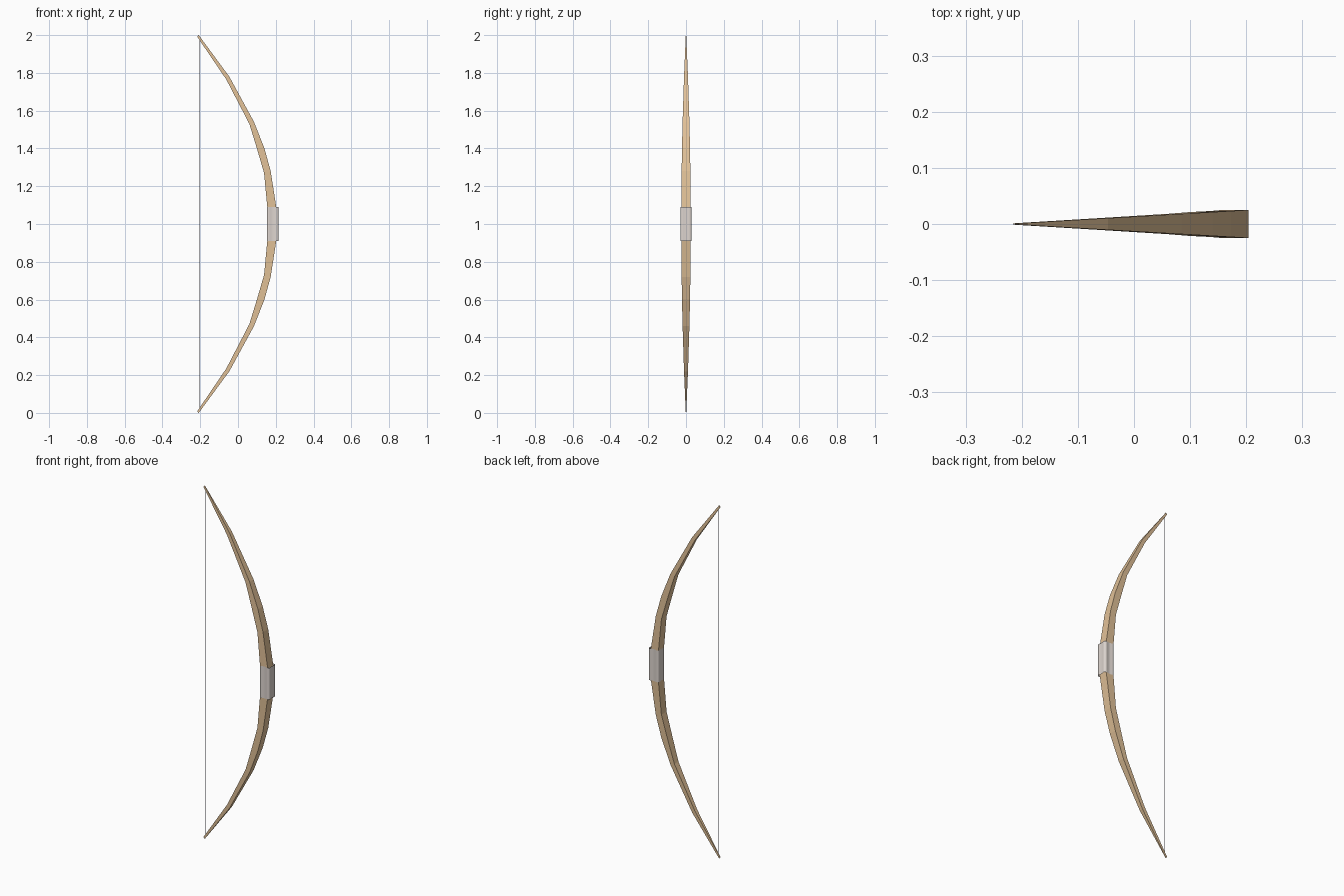
import bpy, bmesh, math

if "Cube" in bpy.data.objects:
    bpy.data.objects.remove(bpy.data.objects["Cube"])

def material(name, rgb):
    m = bpy.data.materials.new(name)
    m.diffuse_color = (*rgb, 1)
    m.use_nodes = True
    m.node_tree.nodes["Principled BSDF"].inputs["Base Color"].default_value = m.diffuse_color
    return m

def loft(name, rings, mat, caps=True):
    """Skin a list of equal-length point rings."""
    bm = bmesh.new()
    vr = [[bm.verts.new(p) for p in r] for r in rings]
    n = len(rings[0])
    for a, b in zip(vr, vr[1:]):
        for i in range(n):
            j = (i + 1) % n
            bm.faces.new((a[i], a[j], b[j], b[i]))
    if caps:
        bm.faces.new(vr[0][::-1])
        bm.faces.new(vr[-1])
    bmesh.ops.recalc_face_normals(bm, faces=bm.faces)
    me = bpy.data.meshes.new(name)
    bm.to_mesh(me)
    bm.free()
    me.materials.append(mat)
    ob = bpy.data.objects.new(name, me)
    bpy.context.collection.objects.link(ob)
    return ob

wood = material("wood", (0.75, 0.53, 0.31))
cloth = material("cloth", (0.72, 0.66, 0.62))
cord = material("cord", (0.35, 0.35, 0.42))

# Bow stave: (outer x, outer z, inner x, inner z) above the middle, mirrored below
half = [
    (0.204, 1.08, 0.156, 1.08),
    (0.173, 1.28, 0.138, 1.27),
    (0.140, 1.40, 0.100, 1.40),
    (0.085, 1.54, 0.060, 1.53),
    (-0.046, 1.78, -0.062, 1.765),
    (-0.208, 2.00, -0.216, 1.992),
]
def width(x):
    return 0.001 + 0.024 * max(0, x + 0.21) / 0.414

def stave_ring(ox, oz, ix, iz):
    w = width(ox)
    return [(ox, -w, oz), (ox, w, oz), (ix, w, iz), (ix, -w, iz)]

lower = [(a, 2 - b, c, 2 - d) for a, b, c, d in reversed(half)]
loft("bow_stave", [stave_ring(*p) for p in lower + half], wood)

# Cloth grip: rounded section with slightly hollow sides
corner = [(0.010, 0.027), (0.018, 0.030), (0.026, 0.029), (0.031, 0.023), (0.031, 0.015)]
quarter = [(0.0, 0.0265)] + corner + [(0.0285, 0.0)]
section = quarter + [(x, -y) for x, y in quarter[-2::-1]]
section += [(-x, y) for x, y in section[-2:0:-1]]
grip = loft("grip", [[(0.184 + x, y, z) for x, y in section] for z in (0.91, 1.09)], cloth, caps=False)
bpy.context.view_layer.objects.active = grip
grip.select_set(True)
bpy.ops.object.shade_smooth_by_angle(angle=math.radians(50))

# Bowstring
r = 0.0015
ring = [(math.cos(a) * r, math.sin(a) * r) for a in (i * math.pi / 3 for i in range(6))]
loft("bowstring", [[(-0.202 + x, y, z) for x, y in ring] for z in (0.012, 1.988)], cord)
